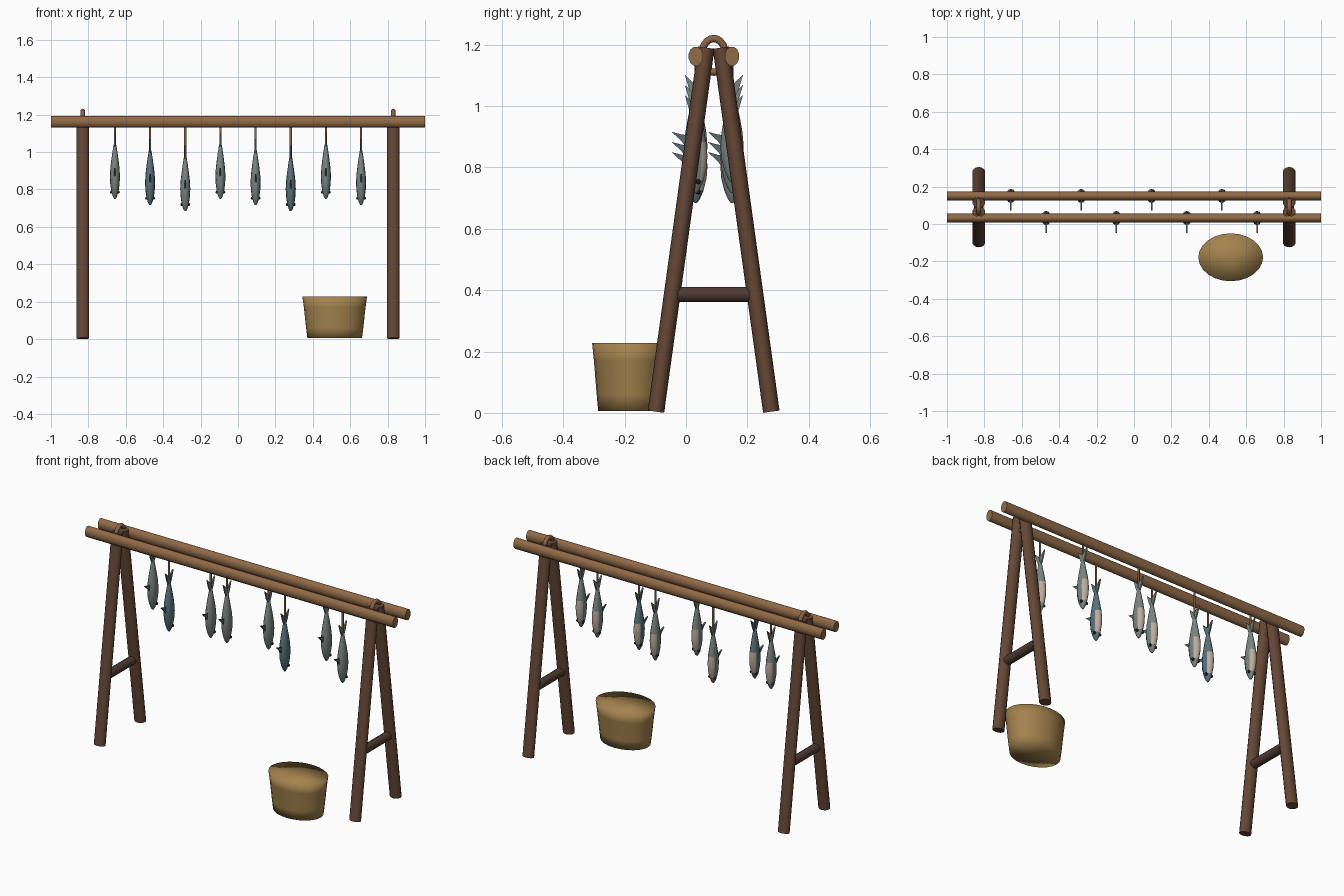
import bpy, bmesh, math
from mathutils import Vector, Matrix

if "Cube" in bpy.data.objects:
    bpy.data.objects.remove(bpy.data.objects["Cube"])


def material(name, rgb):
    m = bpy.data.materials.new(name)
    m.diffuse_color = (*rgb, 1)
    m.use_nodes = True
    m.node_tree.nodes["Principled BSDF"].inputs["Base Color"].default_value = m.diffuse_color
    return m


DARK = material("dark wood", (0.13, 0.063, 0.036))
BAR = material("darkest wood", (0.075, 0.042, 0.03))
POLE = material("pole wood", (0.28, 0.145, 0.062))
ROPE = material("rope", (0.25, 0.125, 0.06))
WICKER = material("wicker", (0.37, 0.225, 0.075))
GREY = material("grey fish", (0.19, 0.235, 0.225))
BLUE = material("blue fish", (0.10, 0.17, 0.205))
BELLY = material("pale belly", (0.50, 0.41, 0.33))
FIN = material("dark fin", (0.10, 0.14, 0.15))
EYE = material("eye", (0.012, 0.012, 0.012))

MID_Y = 0.09      # centre line of the rack
SQUASH = 0.74     # round parts are narrower in y


def finish(bm, name, mats, angle=50):
    bmesh.ops.recalc_face_normals(bm, faces=bm.faces)
    me = bpy.data.meshes.new(name)
    for f in bm.faces:
        f.smooth = True
    bm.to_mesh(me)
    bm.free()
    for m in mats:
        me.materials.append(m)
    me.set_sharp_from_angle(angle=math.radians(angle))
    ob = bpy.data.objects.new(name, me)
    bpy.context.collection.objects.link(ob)
    return ob


def rod(name, a, b, r1, r2, mat, sides=14):
    """Elliptical rod from a to b; r1 is the x radius, r2 the other one
    (for rods along x, r1 is the z radius)."""
    a, b = Vector(a), Vector(b)
    d = (b - a).normalized()
    u = Vector((0, 0, 1)) if abs(d.x) > 0.9 else Vector((1, 0, 0))
    v = d.cross(u)
    bm = bmesh.new()
    rings = []
    for c in (a, b):
        ring = []
        for i in range(sides):
            t = 2 * math.pi * (i + 0.5) / sides
            ring.append(bm.verts.new(c + u * r1 * math.cos(t) + v * r2 * math.sin(t)))
        rings.append(ring)
    for i in range(sides):
        j = (i + 1) % sides
        bm.faces.new((rings[0][i], rings[0][j], rings[1][j], rings[1][i]))
    bm.faces.new(rings[0])
    bm.faces.new(rings[1])
    return finish(bm, name, [mat])


def lathe(bm, profile, sides):
    """Stack of ellipses (z, rx, ry, y offset) closed with fans at both ends."""
    rings = []
    for z, rx, ry, oy in profile:
        rings.append([bm.verts.new((rx * math.cos(2 * math.pi * i / sides),
                                    oy + ry * math.sin(2 * math.pi * i / sides), z))
                      for i in range(sides)])
    for lo, hi in zip(rings, rings[1:]):
        for i in range(sides):
            j = (i + 1) % sides
            bm.faces.new((lo[i], lo[j], hi[j], hi[i]))
    for ring, p in ((rings[0], profile[0]), (rings[-1], profile[-1])):
        c = bm.verts.new((0, p[3], p[0]))
        for i in range(sides):
            bm.faces.new((ring[i], ring[(i + 1) % sides], c))


def plate(bm, pts, half, index):
    """Thin plate in the y-z plane."""
    left = [bm.verts.new((-half, y, z)) for y, z in pts]
    right = [bm.verts.new((half, y, z)) for y, z in pts]
    faces = [bm.faces.new(left), bm.faces.new(right)]
    for i in range(len(pts)):
        j = (i + 1) % len(pts)
        faces.append(bm.faces.new((left[i], left[j], right[j], right[i])))
    for f in faces:
        f.material_index = index


# A-frames: two legs, a cross bar and a rope lashing at each end
for side, x in (("left", -0.83), ("right", 0.83)):
    for row, s in (("front", -1), ("back", 1)):
        rod(f"{side}_{row}_leg", (x, MID_Y + s * 0.188, 0.004),
            (x, MID_Y + s * 0.024, 1.19), 0.034, 0.027, DARK)
    rod(f"{side}_cross_bar", (x, MID_Y - 0.125, 0.386),
        (x, MID_Y + 0.125, 0.386), 0.025, 0.025, BAR, 12)
    bm = bmesh.new()
    n, k = 20, 8
    grid = []
    for i in range(n):
        t = 2 * math.pi * i / n
        ring = []
        for j in range(k):
            p = 2 * math.pi * j / k
            w = 0.012 * math.cos(p)
            ring.append(bm.verts.new((x + 0.013 * math.sin(p),
                                      MID_Y + (0.039 + w) * math.cos(t),
                                      1.165 + (0.055 + w) * math.sin(t))))
        grid.append(ring)
    for i in range(n):
        for j in range(k):
            a, b = grid[i], grid[(i + 1) % n]
            bm.faces.new((a[j], b[j], b[(j + 1) % k], a[(j + 1) % k]))
    finish(bm, f"{side}_lashing", [ROPE])

# Two long poles
POLE_Y = {"front": 0.032, "back": 0.15}
for row, y in POLE_Y.items():
    rod(f"{row}_pole", (-1, y, 1.162), (1, y, 1.162), 0.032, 0.024, POLE, 12)

# Hanging fish, heads down, alternating between the poles
BODY = [(0.0, 0.004, 0.004, 0), (0.012, 0.011, 0.013, 0), (0.04, 0.0195, 0.025, 0),
        (0.08, 0.025, 0.035, 0), (0.12, 0.027, 0.038, 0), (0.165, 0.0245, 0.034, 0),
        (0.21, 0.019, 0.026, 0), (0.25, 0.0135, 0.017, 0), (0.285, 0.008, 0.010, 0),
        (0.30, 0.004, 0.008, 0)]
for i in range(8):
    x = -0.658 + i * 0.188
    y = POLE_Y["back" if i % 2 == 0 else "front"]
    z = 0.75 - 0.033 * (i % 3)
    bm = bmesh.new()
    lathe(bm, BODY, 12)
    bm.normal_update()
    for f in bm.faces:                      # pale patch on the belly side
        c = f.calc_center_median()
        if 0.04 < c.z < 0.15 and c.y > 0.012:
            f.material_index = 1
    # forked tail and back fin
    plate(bm, [(-0.008, 0.275), (0.008, 0.275), (0.022, 0.305), (0.036, 0.352),
               (0, 0.318), (-0.036, 0.352), (-0.022, 0.305)], 0.004, 0)
    plate(bm, [(-0.025, 0.105), (-0.046, 0.135), (-0.079, 0.166),
               (-0.046, 0.157), (-0.025, 0.155)], 0.004, 2)
    # eyes
    for s in (-1, 1):
        made = bmesh.ops.create_uvsphere(
            bm, u_segments=10, v_segments=6, radius=0.008,
            matrix=Matrix.Translation((s * 0.0185, 0.008, 0.036)))
        for v in made["verts"]:
            for f in v.link_faces:
                f.material_index = 3
    fish = finish(bm, f"fish_{i + 1}", [BLUE if i % 4 == 1 else GREY, BELLY, FIN, EYE])
    fish.location = (x, y, z)
    rod(f"fish_string_{i + 1}", (x, y, z + 0.295), (x, y, 1.15), 0.006, 0.005, ROPE, 8)

# Oval basket, softly shaded all over
bm = bmesh.new()
lathe(bm, [(0.006, 0.146, 0.146 * SQUASH, 0), (0.06, 0.153, 0.153 * SQUASH, 0),
           (0.17, 0.165, 0.165 * SQUASH, 0), (0.228, 0.173, 0.173 * SQUASH, 0)], 24)
basket = finish(bm, "basket", [WICKER], 180)
basket.location = (0.517, -0.178, 0)
